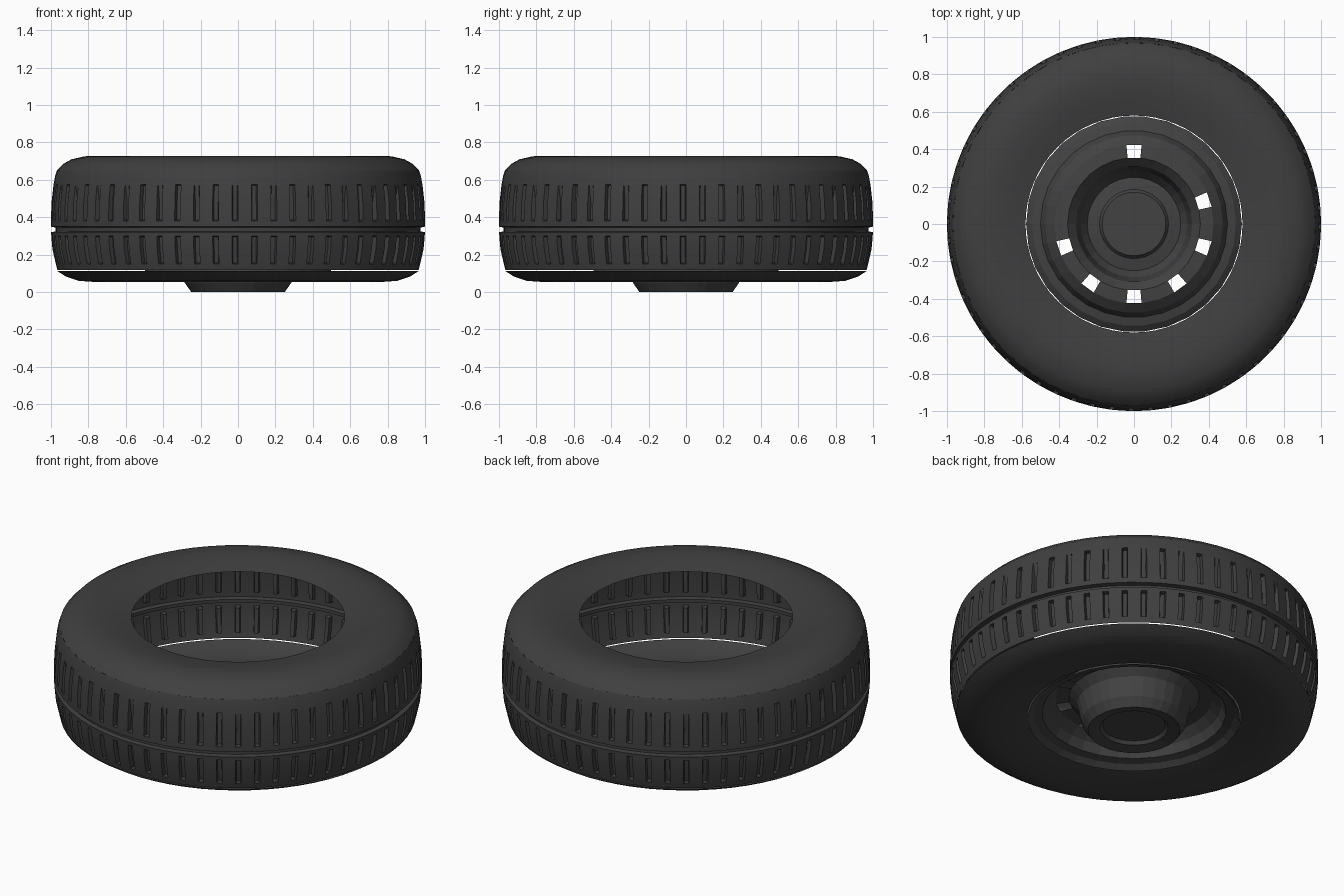
import bpy
from math import cos, sin, pi, radians

if "Cube" in bpy.data.objects:
    bpy.data.objects.remove(bpy.data.objects["Cube"])


def material(name, v):
    m = bpy.data.materials.new(name)
    m.diffuse_color = (v, v, v, 1)
    m.use_nodes = True
    m.node_tree.nodes["Principled BSDF"].inputs["Base Color"].default_value = m.diffuse_color
    return m


rubber = material("rubber", 0.05)
steel = material("dark_steel", 0.055)


def revolve(name, profile, angles, mat, drop=None, skip=None, cap=False, smooth=None):
    """Spin an (r, z) profile about z. drop(i, j) sinks vertices, skip(i, j) opens faces."""
    n, m = len(angles), len(profile)
    verts, faces = [], []
    for j, (r, z) in enumerate(profile):
        for i, a in enumerate(angles):
            rr = r - (drop(i, j) if drop else 0)
            verts.append((rr * cos(a), rr * sin(a), z))
    for j in range(m - 1):
        for i in range(n):
            if skip and skip(i, j):
                continue
            k = (i + 1) % n
            faces.append((j * n + i, j * n + k, (j + 1) * n + k, (j + 1) * n + i))
    if cap:
        faces.append(tuple(reversed(range(n))))
    me = bpy.data.meshes.new(name)
    me.from_pydata(verts, [], faces)
    me.materials.append(mat)
    ob = bpy.data.objects.new(name, me)
    bpy.context.collection.objects.link(ob)
    if smooth:
        bpy.ops.object.select_all(action='DESELECT')
        ob.select_set(True)
        bpy.context.view_layer.objects.active = ob
        bpy.ops.object.shade_smooth_by_angle(angle=radians(smooth))
    return ob


ring = [2 * pi * i / 64 for i in range(64)]

# Thin hollow sidewalls, lower one separated from the tread by a fine gap
revolve("lower_sidewall",
        [(0.58, 0.085), (0.66, 0.068), (0.78, 0.055), (0.85, 0.06), (0.92, 0.083), (0.965, 0.112)],
        ring, rubber, smooth=25)
revolve("upper_sidewall",
        [(0.968, 0.65), (0.935, 0.685), (0.89, 0.71), (0.82, 0.726), (0.76, 0.728),
         (0.67, 0.715), (0.58, 0.695)],
        ring, rubber, smooth=25)

# Tread band with a centre groove and narrow cross slots
lugs = 60
tread_angles = [2 * pi * (k + t) / lugs for k in range(lugs) for t in (0, 0.7, 0.74, 0.96)]
tread = [(0.966, 0.118), (0.974, 0.15), (0.975, 0.155), (0.992, 0.23), (0.998, 0.295),
         (0.998, 0.30), (1.0, 0.32), (0.975, 0.325), (0.975, 0.345), (1.0, 0.35),
         (1.0, 0.38), (1.0, 0.385), (0.997, 0.48), (0.987, 0.57), (0.986, 0.575),
         (0.978, 0.62), (0.968, 0.65)]


def slot_depth(i, j):
    lug, col = divmod(i, 4)
    if col < 2:
        return 0
    lower = 2 <= j <= 4
    upper = 11 <= j <= (13 if lug % 2 else 12)
    return 0.025 if lower or upper else 0


revolve("tread", tread, tread_angles, rubber, drop=slot_depth, smooth=25)

# Dished wheel disc with a projecting hub; seven of ten hand holes are open
rim_angles = [radians(36 * k - 90 + t) for k in range(10) for t in (-5.5, 5.5, 18)]
rim = [(0.17, 0.03), (0.185, 0.012), (0.25, 0.0), (0.285, 0.05), (0.31, 0.16),
       (0.355, 0.205), (0.425, 0.20), (0.475, 0.16), (0.50, 0.11), (0.545, 0.10), (0.577, 0.075)]
closed = {4, 6, 7}


def hand_hole(i, j):
    return j == 5 and i % 3 == 0 and i // 3 not in closed


revolve("wheel_disc", rim, rim_angles, steel, skip=hand_hole, cap=True)
